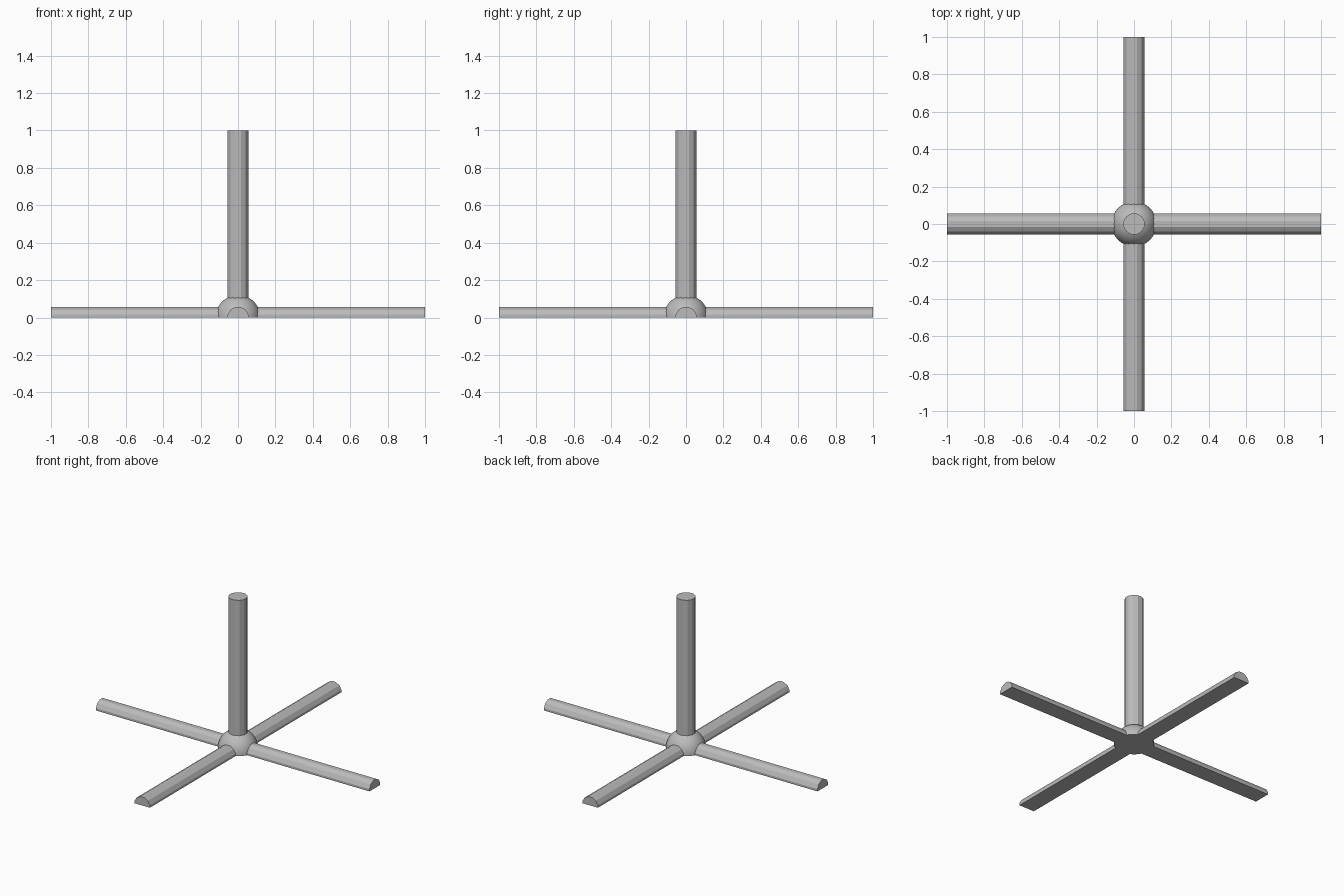
import bpy, bmesh, math
from mathutils import Matrix

cube = bpy.data.objects.get("Cube")
if cube:
    bpy.data.objects.remove(cube, do_unlink=True)

TUBE_R = 0.058
HUB_R = 0.12
SIDES = 12

grey = bpy.data.materials.new("plain grey")
grey.use_nodes = True
colour = (0.5, 0.5, 0.5, 1)
grey.diffuse_color = colour
grey.node_tree.nodes["Principled BSDF"].inputs["Base Color"].default_value = colour


def finish(name, bm, smooth=False):
    bmesh.ops.recalc_face_normals(bm, faces=bm.faces)
    for f in bm.faces:
        f.smooth = smooth and len(f.verts) < 5
    mesh = bpy.data.meshes.new(name)
    bm.to_mesh(mesh)
    bm.free()
    mesh.materials.append(grey)
    obj = bpy.data.objects.new(name, mesh)
    bpy.context.collection.objects.link(obj)
    return obj


def tube(start, end):
    # Upright faceted tube with flat facets facing the main axes
    bm = bmesh.new()
    bmesh.ops.create_cone(bm, cap_ends=True, segments=SIDES,
                          radius1=TUBE_R, radius2=TUBE_R, depth=end - start)
    turn = Matrix.Rotation(math.pi / SIDES, 4, 'Z')
    bm.transform(Matrix.Translation((0, 0, (start + end) / 2)) @ turn)
    return bm


def keep_above_floor(bm):
    # Cut away everything under the floor and close the underside
    cut = bmesh.ops.bisect_plane(bm, geom=bm.verts[:] + bm.edges[:] + bm.faces[:],
                                 dist=1e-5, plane_co=(0, 0, 0),
                                 plane_no=(0, 0, 1), clear_inner=True)
    rim = [e for e in bm.edges if e.is_boundary]
    bmesh.ops.holes_fill(bm, edges=rim, sides=0)


# Upright post
finish("post", tube(0.05, 1.0))

# Four half-round legs lying on the floor
for i, name in enumerate(("left_leg", "back_leg", "right_leg", "front_leg")):
    bm = tube(0.08, 1.0)
    bm.transform(Matrix.Rotation(i * math.pi / 2, 4, 'Z') @ Matrix.Rotation(math.pi / 2, 4, 'Y'))
    keep_above_floor(bm)
    finish(name, bm)

# Domed hub
bm = bmesh.new()
bmesh.ops.create_uvsphere(bm, u_segments=48, v_segments=24, radius=HUB_R)
keep_above_floor(bm)
finish("hub", bm, smooth=True)
